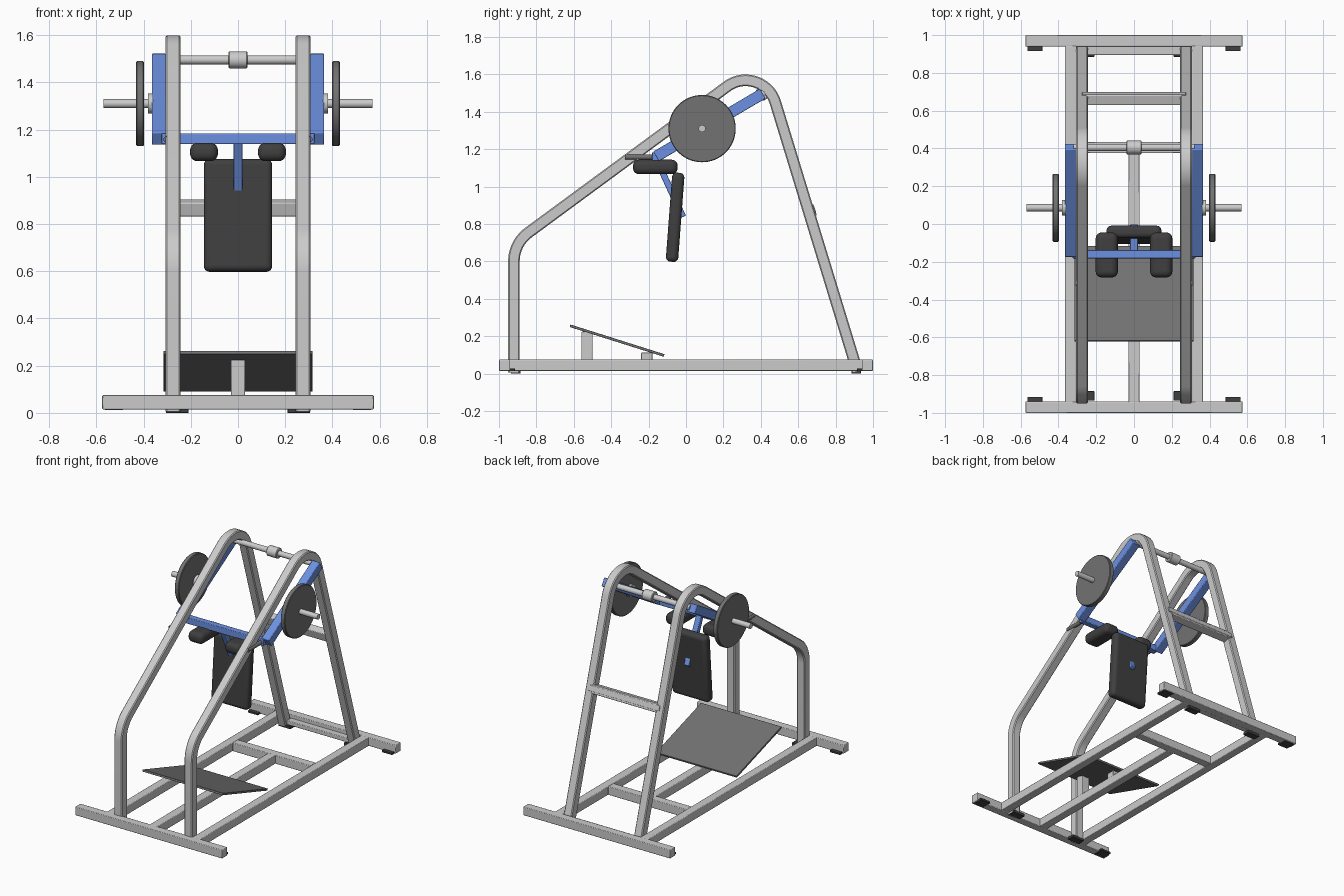
import bpy, bmesh, math
from mathutils import Vector, Matrix

if "Cube" in bpy.data.objects:
    bpy.data.objects.remove(bpy.data.objects["Cube"])


def material(name, rgb):
    m = bpy.data.materials.new(name)
    m.diffuse_color = (*rgb, 1)
    m.use_nodes = True
    m.node_tree.nodes["Principled BSDF"].inputs["Base Color"].default_value = m.diffuse_color
    return m


BLUE = material("blue_paint", (0.15, 0.28, 0.75))
BLACK = material("black_padding", (0.05, 0.05, 0.05))
DARK = material("dark_metal", (0.17, 0.17, 0.17))


def finish(name, bm, mat=None, bevel=0, segments=1):
    bmesh.ops.recalc_face_normals(bm, faces=bm.faces)
    me = bpy.data.meshes.new(name)
    bm.to_mesh(me)
    bm.free()
    ob = bpy.data.objects.new(name, me)
    bpy.context.collection.objects.link(ob)
    if mat:
        me.materials.append(mat)
    if bevel:
        mod = ob.modifiers.new("bevel", 'BEVEL')
        mod.width, mod.segments = bevel, segments
    bpy.ops.object.select_all(action='DESELECT')
    ob.select_set(True)
    bpy.context.view_layer.objects.active = ob
    bpy.ops.object.shade_smooth_by_angle(angle=math.radians(35))
    return ob


def bar(name, p0, p1, x0, x1, thick, mat=None, bevel=0.004, segments=2):
    """Box running from p0 to p1 in the (y, z) plane, spanning x0..x1."""
    dy, dz = p1[0] - p0[0], p1[1] - p0[1]
    bm = bmesh.new()
    bmesh.ops.create_cube(bm, size=1)
    bmesh.ops.scale(bm, vec=(x1 - x0, math.hypot(dy, dz), thick), verts=bm.verts)
    mid = Vector(((x0 + x1) / 2, (p0[0] + p1[0]) / 2, (p0[1] + p1[1]) / 2))
    bm.transform(Matrix.Translation(mid) @ Matrix.Rotation(math.atan2(dz, dy), 4, 'X'))
    return finish(name, bm, mat, bevel, segments)


def rod(name, a, b, radius, mat=None, segments=32, bevel=0):
    a, b = Vector(a), Vector(b)
    bm = bmesh.new()
    bmesh.ops.create_cone(bm, cap_ends=True, segments=segments, radius1=radius,
                          radius2=radius, depth=(b - a).length)
    bm.transform(Matrix.Translation((a + b) / 2) @
                 (b - a).to_track_quat('Z', 'Y').to_matrix().to_4x4())
    ob = finish(name, bm, mat, bevel)
    if bevel:
        ob.modifiers["bevel"].limit_method = 'ANGLE'
    return ob


def fillet(prev, corner, nxt, r, n):
    """Arc points rounding a path corner."""
    prev, corner, nxt = map(Vector, (prev, corner, nxt))
    d1, d2 = (prev - corner).normalized(), (nxt - corner).normalized()
    half = d1.angle(d2) / 2
    centre = corner + (d1 + d2).normalized() * r / math.sin(half)
    a = corner + d1 * r / math.tan(half) - centre
    b = corner + d2 * r / math.tan(half) - centre
    return [centre + a.lerp(b, i / n).normalized() * r for i in range(n + 1)]


def side_tube(name, x, path, half=0.031, c=0.006):
    """Square tube with chamfered edges swept along a (y, z) path."""
    k = half - c
    section = [(half, -k), (half, k), (k, half), (-k, half),
               (-half, k), (-half, -k), (-k, -half), (k, -half)]
    bm = bmesh.new()
    rings = []
    for i, p in enumerate(path):
        t = (path[min(i + 1, len(path) - 1)] - p).normalized()
        t = (t + (p - path[max(i - 1, 0)]).normalized()).normalized()
        nrm = Vector((-t.y, t.x))
        rings.append([bm.verts.new((x + u, p.x + nrm.x * v, p.y + nrm.y * v))
                      for u, v in section])
    for r0, r1 in zip(rings, rings[1:]):
        for j in range(8):
            bm.faces.new((r0[j], r0[(j + 1) % 8], r1[(j + 1) % 8], r1[j]))
    bm.faces.new(rings[0])
    bm.faces.new(rings[-1])
    return finish(name, bm)


# Bent side frames
START, LOW, TOP, END = (-0.92, 0.005), (-0.92, 0.697), (0.409, 1.675), (0.916, 0.014)
path = ([Vector(START)] + fillet(START, LOW, TOP, 0.19, 10)
        + fillet(LOW, TOP, END, 0.166, 18) + [Vector(END)])

# Floor base
BZ = 0.045
bar("front_floor_bar", (-1, BZ), (-0.94, BZ), -0.575, 0.575, 0.06)
bar("rear_floor_bar", (0.94, BZ), (1, BZ), -0.575, 0.575, 0.06)
bar("rear_inner_strip", (0.895, 0.035), (0.945, 0.035), -0.246, 0.246, 0.03)
bar("centre_rail", (-0.945, BZ), (0.38, BZ), -0.03, 0.03, 0.06)
bar("middle_floor_bar", (0.375, BZ), (0.435, BZ), -0.306, 0.306, 0.06)

# Foot platform and its posts
bar("foot_platform", (-0.62, 0.256), (-0.117, 0.097), -0.315, 0.315, 0.014, DARK, 0.002)
bar("platform_front_post", (-0.53, 0.07), (-0.53, 0.224), -0.03, 0.03, 0.06)
bar("platform_rear_post", (-0.21, 0.07), (-0.21, 0.112), -0.03, 0.03, 0.06)

# Rear leg brace
bar("rear_brace", (0.655, 0.897), (0.673, 0.839), -0.255, 0.255, 0.055)
bar("rear_brace_cap", (0.68, 0.895), (0.692, 0.86), -0.275, 0.275, 0.01, None, 0.002)

# Pivot shaft
PY, PZ = 0.405, 1.495
rod("pivot_shaft", (-0.32, PY, PZ), (0.32, PY, PZ), 0.019)
rod("pivot_collar", (-0.04, PY, PZ), (0.04, PY, PZ), 0.036, bevel=0.004)

# Lever cross bar and pad hanger
bar("lever_cross_bar", (-0.182, 1.161), (-0.137, 1.161), -0.325, 0.325, 0.045, BLUE)
bar("pad_hanger", (-0.162, 1.155), (-0.016, 0.838), -0.02, 0.02, 0.034, BLUE)

# Back pad
bar("back_pad", (-0.076, 0.598), (-0.04, 1.074), -0.145, 0.145, 0.066, BLACK, 0.025, 5)

# Parts repeated on both sides
for side, s in (("left", -1), ("right", 1)):
    def both(name, p0, p1, x0, x1, thick, *args):
        lo, hi = sorted((s * x0, s * x1))
        return bar(f"{name}_{side}", p0, p1, lo, hi, thick, *args)

    side_tube(f"side_frame_{side}", s * 0.275, path)
    both("side_rail", (-0.945, BZ), (0.945, BZ), 0.305, 0.365, 0.06)
    both("lever_arm", (-0.16, 1.161), (0.41, 1.497), 0.305, 0.365, 0.06, BLUE)
    both("shoulder_pad", (-0.283, 1.105), (-0.045, 1.105), 0.085, 0.203, 0.078, BLACK, 0.032, 5)
    rod(f"hand_grip_{side}", (s * 0.302, -0.325, 1.158), (s * 0.302, -0.17, 1.158), 0.014, DARK)

    # Weight peg, collar and disc
    WY, WZ = 0.086, 1.31
    rod(f"weight_peg_{side}", (s * 0.34, WY, WZ), (s * 0.57, WY, WZ), 0.019)
    rod(f"peg_collar_{side}", (s * 0.36, WY, WZ), (s * 0.382, WY, WZ), 0.042)
    rod(f"weight_disc_{side}", (s * 0.398, WY, WZ), (s * 0.431, WY, WZ), 0.18, DARK, 64, 0.004)

    # Rubber feet
    for end, e in (("front", -1), ("rear", 1)):
        y0, y1 = sorted((e * 0.915, e * 0.99))
        both(f"{end}_foot", (y0, 0.02), (y1, 0.02), 0.485, 0.565, 0.014, BLACK, 0.002)
        y0, y1 = sorted((e * 0.885, e * 0.935))
        both(f"{end}_inner_foot", (y0, 0.01), (y1, 0.01), 0.21, 0.305, 0.02, BLACK, 0.002)
